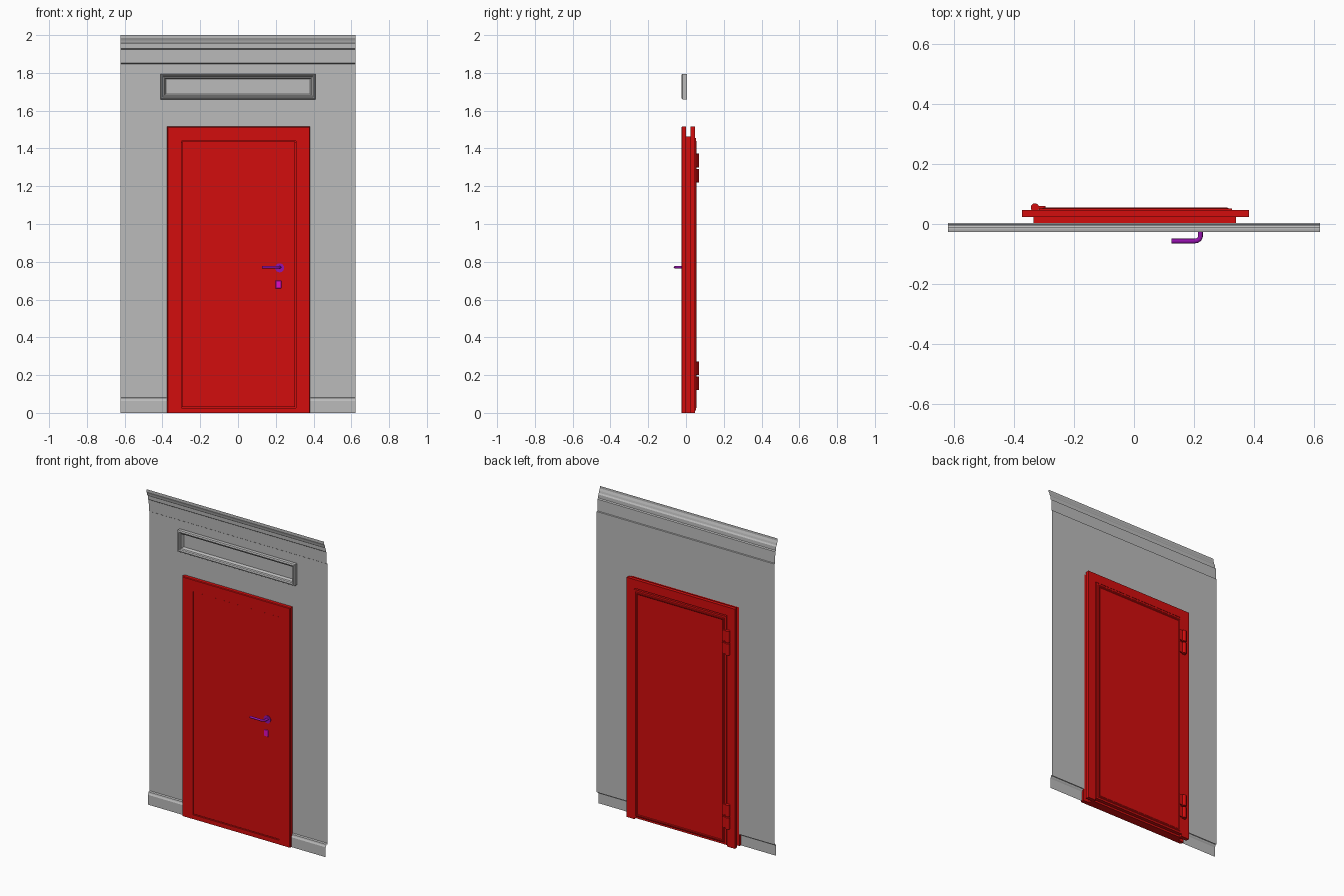
import bpy, bmesh, math

if "Cube" in bpy.data.objects:
    bpy.data.objects.remove(bpy.data.objects["Cube"])

def mat(name, rgb):
    m = bpy.data.materials.new(name)
    m.diffuse_color = (*rgb, 1)
    m.use_nodes = True
    m.node_tree.nodes["Principled BSDF"].inputs["Base Color"].default_value = m.diffuse_color
    return m

GREY = mat("wall grey", (0.50, 0.50, 0.50))
RED = mat("door red", (0.65, 0.004, 0.004))
PURPLE = mat("handle purple", (0.30, 0.006, 0.42))
PINK = mat("lock magenta", (0.75, 0.004, 0.55))

def finish(name, bm, m, smooth=False):
    me = bpy.data.meshes.new(name)
    bm.to_mesh(me)
    bm.free()
    ob = bpy.data.objects.new(name, me)
    bpy.context.collection.objects.link(ob)
    me.materials.append(m)
    if smooth:
        bpy.context.view_layer.objects.active = ob
        ob.select_set(True)
        bpy.ops.object.shade_smooth_by_angle(angle=math.radians(35))
        ob.select_set(False)
    return ob

def box(name, x, y, z, m, bevel=0):
    bm = bmesh.new()
    bmesh.ops.create_cube(bm, size=1)
    for v in bm.verts:
        v.co = [a + (b - a) * (c + 0.5) for (a, b), c in zip((x, y, z), v.co)]
    if bevel:
        bmesh.ops.bevel(bm, geom=bm.edges[:], offset=bevel, segments=1, affect='EDGES')
    return finish(name, bm, m)

def strip(name, profile, x0, x1, m):
    """Open sheet: a (y, z) profile drawn along x."""
    bm = bmesh.new()
    rows = [[bm.verts.new((x, y, z)) for x in (x0, x1)] for y, z in profile]
    for a, b in zip(rows, rows[1:]):
        bm.faces.new((a[0], a[1], b[1], b[0]))
    return finish(name, bm, m)

def surround(name, x0, x1, z0, z1, profile, m, closed_profile=False):
    """Rectangular frame: (inset, y) profile swept round a rectangle."""
    bm = bmesh.new()
    loops = []
    for d, y in profile:
        loops.append([bm.verts.new(c) for c in ((x0 + d, y, z0 + d), (x1 - d, y, z0 + d),
                                                (x1 - d, y, z1 - d), (x0 + d, y, z1 - d))])
    pairs = list(zip(loops, loops[1:]))
    if closed_profile:
        pairs.append((loops[-1], loops[0]))
    for a, b in pairs:
        for i in range(4):
            j = (i + 1) % 4
            bm.faces.new((a[i], a[j], b[j], b[i]))
    return finish(name, bm, m)

def portal(name, x0, x1, top, w, y0, y1, m, chamfer=0.0):
    """Door surround: two legs and a head, open at the floor."""
    bm = bmesh.new()
    profile = [(0, y1), (0, y0 + chamfer), (chamfer, y0), (w, y0), (w, y1)]
    loops = [[bm.verts.new(c) for c in ((x0 + d, y, 0), (x0 + d, y, top - d),
                                        (x1 - d, y, top - d), (x1 - d, y, 0))]
             for d, y in profile]
    for a, b in zip(loops, loops[1:] + loops[:1]):
        for i in range(3):
            if a[i].co != b[i].co:
                bm.faces.new((a[i], a[i + 1], b[i + 1], b[i]))
    for i in (0, 3):
        bm.faces.new([l[i] for l in loops])
    bmesh.ops.remove_doubles(bm, verts=bm.verts[:], dist=1e-5)
    bmesh.ops.recalc_face_normals(bm, faces=bm.faces[:])
    return finish(name, bm, m)

def cylinder(name, r, depth, loc, m, axis='Z', n=16):
    bm = bmesh.new()
    bmesh.ops.create_cone(bm, cap_ends=True, segments=n, radius1=r, radius2=r, depth=depth)
    for v in bm.verts:
        x, y, z = v.co
        v.co = (x, z, -y) if axis == 'Y' else (x, y, z)
        v.co.x += loc[0]
        v.co.y += loc[1]
        v.co.z += loc[2]
    return finish(name, bm, m, True)

# Thin wall sheet round the doorway
W, WY = 0.622, 0.004
for side, x0, x1 in (("left", -W, -0.372), ("right", 0.378, W)):
    strip(f"wall_{side}", [(WY, 0.075), (WY, 1.85)], x0, x1, GREY)
    strip(f"baseboard_{side}", [(-0.012, 0), (-0.012, 0.062), (-0.007, 0.070),
                                (-0.005, 0.078), (WY, 0.082)], x0, x1, GREY)
strip("wall_over_door", [(WY, 1.51), (WY, 1.85)], -0.372, 0.378, GREY)

# Stepped crown along the top
strip("crown", [(WY, 1.848), (-0.002, 1.852), (-0.004, 1.925), (-0.011, 1.930),
                (-0.012, 1.952), (-0.018, 1.960), (-0.021, 1.972), (-0.027, 1.985),
                (-0.027, 2.0)], -W, W, GREY)

# Moulded panel above the door
surround("panel_moulding", -0.41, 0.41, 1.66, 1.795,
         [(0, WY), (0, -0.018), (0.005, -0.025), (0.010, -0.025), (0.014, -0.016),
          (0.021, -0.012), (0.026, 0.0), (0.028, WY)], GREY)

# Door frame: front casing, jamb and back casing
portal("front_casing", -0.375, 0.382, 1.515, 0.076, -0.025, 0.0, RED, 0.004)
portal("jamb", -0.335, 0.341, 1.462, 0.03, 0.0, 0.025, RED)
portal("back_casing", -0.375, 0.384, 1.515, 0.055, 0.024, 0.047, RED)
box("threshold", (-0.335, 0.341), (-0.024, 0.03), (0, 0.027), RED)

# Door leaf with a raised, bevelled back
box("door_leaf", (-0.296, 0.303), (-0.020, 0.04), (0.031, 1.436), RED)
box("leaf_back", (-0.318, 0.328), (0.030, 0.052), (0.012, 1.455), RED)
surround("leaf_back_rim", -0.306, 0.316, 0.024, 1.443,
         [(0, 0.052), (0.004, 0.055), (0.010, 0.055), (0.014, 0.052)], RED)

# Hinges on the back
for label, zs in (("lower", (0.12, 0.20)), ("upper", (1.22, 1.30))):
    for k, z in enumerate(zs):
        cylinder(f"{label}_hinge_barrel_{k}", 0.014, 0.072, (-0.331, 0.055, z + 0.036), RED)
        box(f"{label}_hinge_plate_{k}", (-0.331, -0.295), (0.048, 0.060), (z + 0.002, z + 0.07), RED)

# Handle: rose, bent lever, lock plate
cylinder("handle_rose", 0.024, 0.005, (0.220, -0.0222, 0.768), PURPLE, 'Y', 24)
path = [(0.222, -0.020), (0.222, -0.042), (0.219, -0.050), (0.212, -0.055),
        (0.202, -0.057), (0.126, -0.057)]
curve = bpy.data.curves.new("handle_path", 'CURVE')
curve.dimensions = '3D'
curve.bevel_depth = 0.008
curve.bevel_resolution = 3
curve.use_fill_caps = True
spline = curve.splines.new('POLY')
spline.points.add(len(path) - 1)
for p, (x, y) in zip(spline.points, path):
    p.co = (x, y, 0.771, 1)
lever = bpy.data.objects.new("handle_lever", curve)
lever.scale.z = 0.8
lever.location.z = 0.771 * 0.2
curve.materials.append(PURPLE)
bpy.context.collection.objects.link(lever)
box("lock_plate", (0.198, 0.229), (-0.0235, -0.019), (0.658, 0.700), PINK, 0.002)
